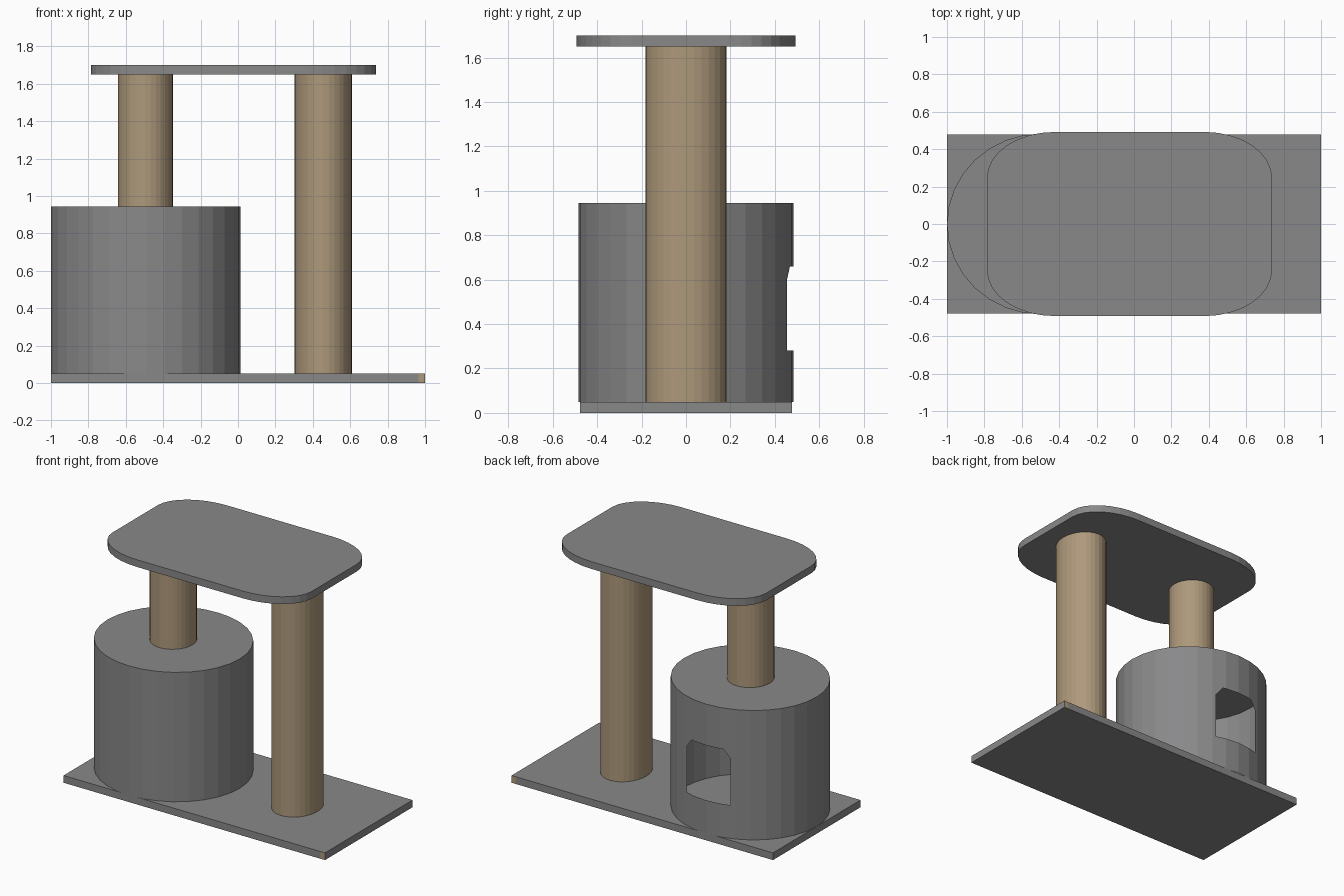
import bpy, bmesh, math
from mathutils import Vector

if "Cube" in bpy.data.objects:
    bpy.data.objects.remove(bpy.data.objects["Cube"])


def material(name, rgb):
    m = bpy.data.materials.new(name)
    m.diffuse_color = (*rgb, 1)
    m.use_nodes = True
    m.node_tree.nodes["Principled BSDF"].inputs["Base Color"].default_value = m.diffuse_color
    return m


GREY = material("grey plush", (0.25, 0.25, 0.255))
TAN = material("tan sisal", (0.42, 0.318, 0.198))


def finish(name, bm, *mats):
    me = bpy.data.meshes.new(name)
    bmesh.ops.recalc_face_normals(bm, faces=bm.faces)
    bm.to_mesh(me)
    bm.free()
    for m in mats:
        me.materials.append(m)
    ob = bpy.data.objects.new(name, me)
    bpy.context.collection.objects.link(ob)
    return ob


def prism(points, z0, z1):
    """Extrude a flat outline from z0 to z1."""
    bm = bmesh.new()
    face = bm.faces.new([bm.verts.new((x, y, z0)) for x, y in points])
    ext = bmesh.ops.extrude_face_region(bm, geom=[face], use_keep_orig=True)
    top = [v for v in ext["geom"] if isinstance(v, bmesh.types.BMVert)]
    bmesh.ops.translate(bm, verts=top, vec=(0, 0, z1 - z0))
    return bm


def ellipse(cx, rx, ry, n=32):
    return [(cx + rx * math.cos(2 * math.pi * i / n),
             ry * math.sin(2 * math.pi * i / n)) for i in range(n)]


# Base board, with bare tan edge ends at the right corners
bm = prism([(-1, -0.478), (1, -0.478), (1, 0.478), (-1, 0.478)], 0, 0.05)
bmesh.ops.bisect_plane(bm, geom=bm.verts[:] + bm.edges[:] + bm.faces[:],
                       plane_co=(0.965, 0, 0), plane_no=(1, 0, 0))
bm.normal_update()
for f in bm.faces:
    if abs(f.normal.y) > 0.9 and f.calc_center_median().x > 0.965:
        f.material_index = 1
finish("base", bm, GREY, TAN)

# Hollow house drum, open below onto the base, with a doorway at the back
CX = -0.493
bm = prism(ellipse(CX, 0.507, 0.484), 0.05, 0.945)
bmesh.ops.delete(bm, geom=[f for f in bm.faces
                           if f.calc_center_median().z < 0.06], context='FACES')
# doorway outline as half-planes: point and outward normal in x, z
door = [((0.167, 0.3), (1, 0)), ((-0.167, 0.3), (-1, 0)),
        ((0, 0.28), (0, -1)), ((0, 0.66), (0, 1)),
        ((0.167, 0.60), (0.06, 0.045)), ((-0.167, 0.60), (-0.06, 0.045))]
planes = [(Vector((CX + p[0], 0, p[1])), Vector((n[0], 0, n[1])).normalized())
          for p, n in door]
for co, no in planes:
    faces = [f for f in bm.faces if f.calc_center_median().y > 0.4]
    geom = set(faces)
    for f in faces:
        geom.update(f.edges)
        geom.update(f.verts)
    bmesh.ops.bisect_plane(bm, geom=list(geom), plane_co=co, plane_no=no)
hole = []
for f in bm.faces:
    c = f.calc_center_median()
    if c.y > 0.4 and all((c - co).dot(no) < 0 for co, no in planes):
        hole.append(f)
bmesh.ops.delete(bm, geom=hole, context='FACES')
finish("house", bm, GREY)

# Scratching posts
finish("short_post", prism(ellipse(-0.495, 0.147, 0.152), 0.945, 1.651), TAN)
finish("tall_post", prism(ellipse(0.456, 0.154, 0.183), 0.05, 1.651), TAN)

# Top platform with elliptical corners
x0, x1, hy, rx, ry = -0.786, 0.738, 0.492, 0.36, 0.245
outline = []
for q, (cx, cy) in enumerate([(x1 - rx, hy - ry), (x0 + rx, hy - ry),
                              (x0 + rx, ry - hy), (x1 - rx, ry - hy)]):
    for i in range(9):
        a = math.pi / 2 * (q + i / 8)
        outline.append((cx + rx * math.cos(a), cy + ry * math.sin(a)))
finish("platform", prism(outline, 1.65, 1.7), GREY)
